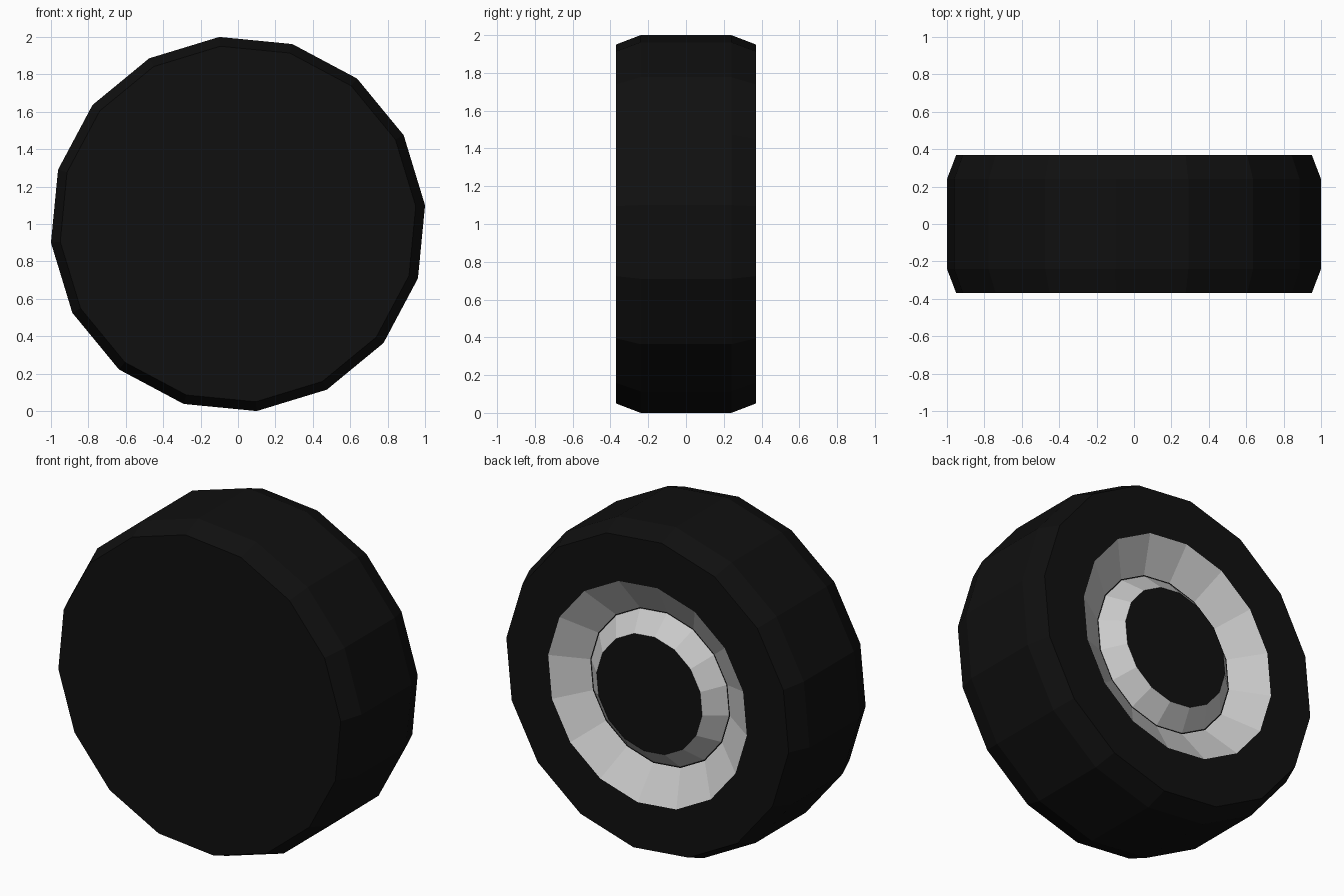
import bpy, bmesh
from math import sin, cos, radians

if "Cube" in bpy.data.objects:
    bpy.data.objects.remove(bpy.data.objects["Cube"])

SIDES = 16
PHASE = radians(5.7)

black = bpy.data.materials.new("black_rubber")
black.diffuse_color = (0.005, 0.005, 0.005, 1)
black.use_nodes = True
black.node_tree.nodes["Principled BSDF"].inputs["Base Color"].default_value = black.diffuse_color


def lathe(name, profile, mat=None, cap_start=False, cap_end=False):
    """Spin (radius, y) points about the wheel axle, from front to back."""
    bm = bmesh.new()
    step = radians(360 / SIDES)
    rings = [[bm.verts.new((r * cos(PHASE + step * i), y, 1 + r * sin(PHASE + step * i)))
              for i in range(SIDES)] for r, y in profile]
    for a, b in zip(rings, rings[1:]):
        for i in range(SIDES):
            j = (i + 1) % SIDES
            bm.faces.new((a[i], b[i], b[j], a[j]))
    if cap_start:
        bm.faces.new(rings[0])
    if cap_end:
        bm.faces.new(rings[-1][::-1])
    mesh = bpy.data.meshes.new(name)
    bm.to_mesh(mesh)
    bm.free()
    if mat:
        mesh.materials.append(mat)
    obj = bpy.data.objects.new(name, mesh)
    bpy.context.collection.objects.link(obj)
    return obj


# Tyre: closed front, bevelled tread, open back
lathe("tyre", [(0.955, -0.37), (1.005, -0.24), (1.005, 0.24), (0.955, 0.37), (0.672, 0.37)],
      black, cap_start=True)

# Rim dish sloping inwards from the tyre opening
lathe("rim_dish", [(0.672, 0.37), (0.473, 0.248)])

# Thin dark seam between dish and hub
lathe("rim_seam", [(0.473, 0.248), (0.467, 0.248)], black)

# Hub rising back out of the dish
lathe("hub", [(0.467, 0.248), (0.357, 0.352)])

# Black hub cap
lathe("hub_cap", [(0.357, 0.352), (0.02, 0.352)], black, cap_end=True)
